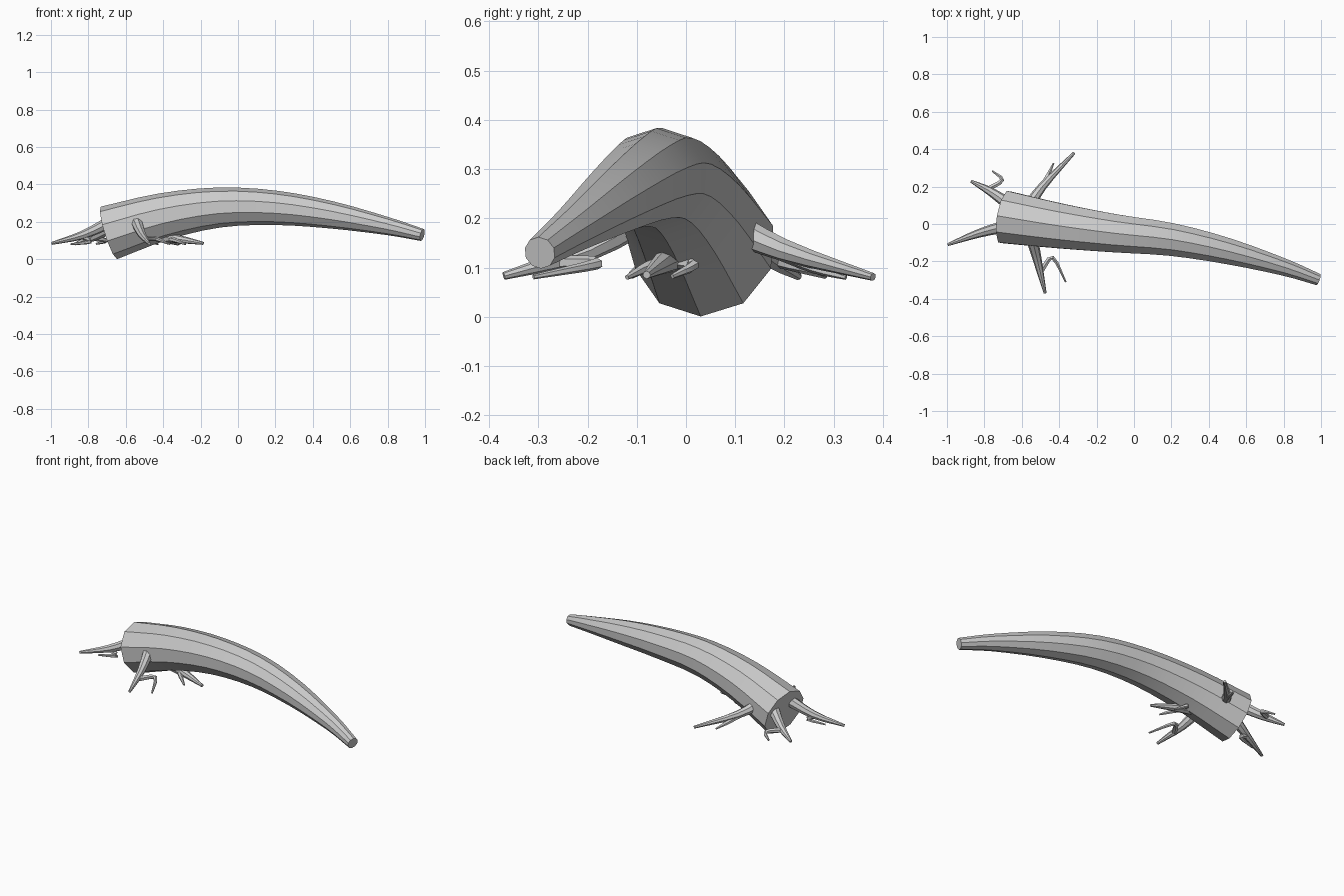
import bpy, math
from mathutils import Vector

if "Cube" in bpy.data.objects:
    bpy.data.objects.remove(bpy.data.objects["Cube"])

def spline(pts, steps):
    """Smooth (Catmull-Rom) samples through points of (x, y, z, radius)."""
    p = [Vector(q) for q in pts]
    p = [2 * p[0] - p[1]] + p + [2 * p[-1] - p[-2]]
    out = []
    for i in range(1, len(p) - 2):
        a, b, c, d = p[i - 1:i + 3]
        for k in range(steps):
            t = k / steps
            out.append(0.5 * (2 * b + (c - a) * t + (2 * a - 5 * b + 4 * c - d) * t ** 2
                              + (3 * b - a - 3 * c + d) * t ** 3))
    return out + [p[-2]]

def tube(name, pts, sides, steps):
    """Tapered, capped tube with one corner of each ring facing up."""
    path = spline(pts, steps)
    n = len(path)
    verts, faces = [], []
    for i, q in enumerate(path):
        tan = (path[min(i + 1, n - 1)].xyz - path[max(i - 1, 0)].xyz).normalized()
        side = tan.cross(Vector((0, 0, 1))).normalized()
        up = side.cross(tan)
        for k in range(sides):
            a = 2 * math.pi * k / sides
            verts.append(q.xyz + q.w * (up * math.cos(a) + side * math.sin(a)))
    for i in range(n - 1):
        for k in range(sides):
            k2 = (k + 1) % sides
            faces.append((i * sides + k, i * sides + k2,
                          (i + 1) * sides + k2, (i + 1) * sides + k))
    faces.append(tuple(reversed(range(sides))))
    faces.append(tuple(range((n - 1) * sides, n * sides)))
    me = bpy.data.meshes.new(name)
    me.from_pydata(verts, [], faces)
    ob = bpy.data.objects.new(name, me)
    bpy.context.collection.objects.link(ob)
    bpy.ops.object.select_all(action='DESELECT')
    ob.select_set(True)
    bpy.context.view_layer.objects.active = ob
    bpy.ops.object.mode_set(mode='EDIT')
    bpy.ops.mesh.select_all(action='SELECT')
    bpy.ops.mesh.normals_make_consistent(inside=False)
    bpy.ops.object.mode_set(mode='OBJECT')
    bpy.ops.object.shade_smooth_by_angle(angle=math.radians(30))
    return ob

# Fallen, arched trunk
tube("trunk", [(-0.69, 0.037, 0.141, 0.147), (-0.4, -0.01, 0.228, 0.126),
               (-0.1, -0.05, 0.277, 0.107), (0.2, -0.083, 0.275, 0.092),
               (0.5, -0.145, 0.237, 0.073), (0.8, -0.23, 0.177, 0.048),
               (0.985, -0.297, 0.13, 0.033)], 10, 3)

# Main roots radiating from the base: start, middle, tip
roots = {
    "front":  [(-0.55, -0.06, 0.22), (-0.515, -0.2, 0.135), (-0.475, -0.37, 0.083)],
    "back":   [(-0.57, 0.08, 0.19), (-0.49, 0.2, 0.135), (-0.32, 0.38, 0.081)],
    "rear":   [(-0.66, 0.10, 0.18), (-0.77, 0.175, 0.12), (-0.87, 0.228, 0.082)],
    "left":   [(-0.68, -0.01, 0.2), (-0.83, -0.05, 0.13), (-0.995, -0.11, 0.085)],
    "under":  [(-0.5, -0.01, 0.13), (-0.33, -0.045, 0.11), (-0.185, -0.08, 0.085)],
}
for name, path in roots.items():
    tube("root_" + name, [(*p, r) for p, r in zip(path, (0.034, 0.023, 0.008))], 8, 3)

# Thin side rootlets, some hooking back before turning outward
rootlets = {
    "front":   [(-0.495, -0.25, 0.11), (-0.435, -0.18, 0.108), (-0.365, -0.31, 0.081)],
    "back":    [(-0.50, 0.19, 0.13), (-0.46, 0.26, 0.1), (-0.43, 0.325, 0.08)],
    "rear":    [(-0.785, 0.185, 0.115), (-0.705, 0.235, 0.1), (-0.758, 0.283, 0.082)],
    "left":    [(-0.84, -0.05, 0.125), (-0.79, -0.045, 0.095), (-0.895, -0.07, 0.08)],
    "under_a": [(-0.37, -0.04, 0.11), (-0.33, -0.08, 0.1), (-0.28, -0.12, 0.08)],
    "under_b": [(-0.37, -0.03, 0.115), (-0.36, 0.015, 0.105), (-0.31, -0.028, 0.082)],
}
for name, path in rootlets.items():
    tube("rootlet_" + name, [(*p, r) for p, r in zip(path, (0.015, 0.012, 0.005))], 6, 3)
